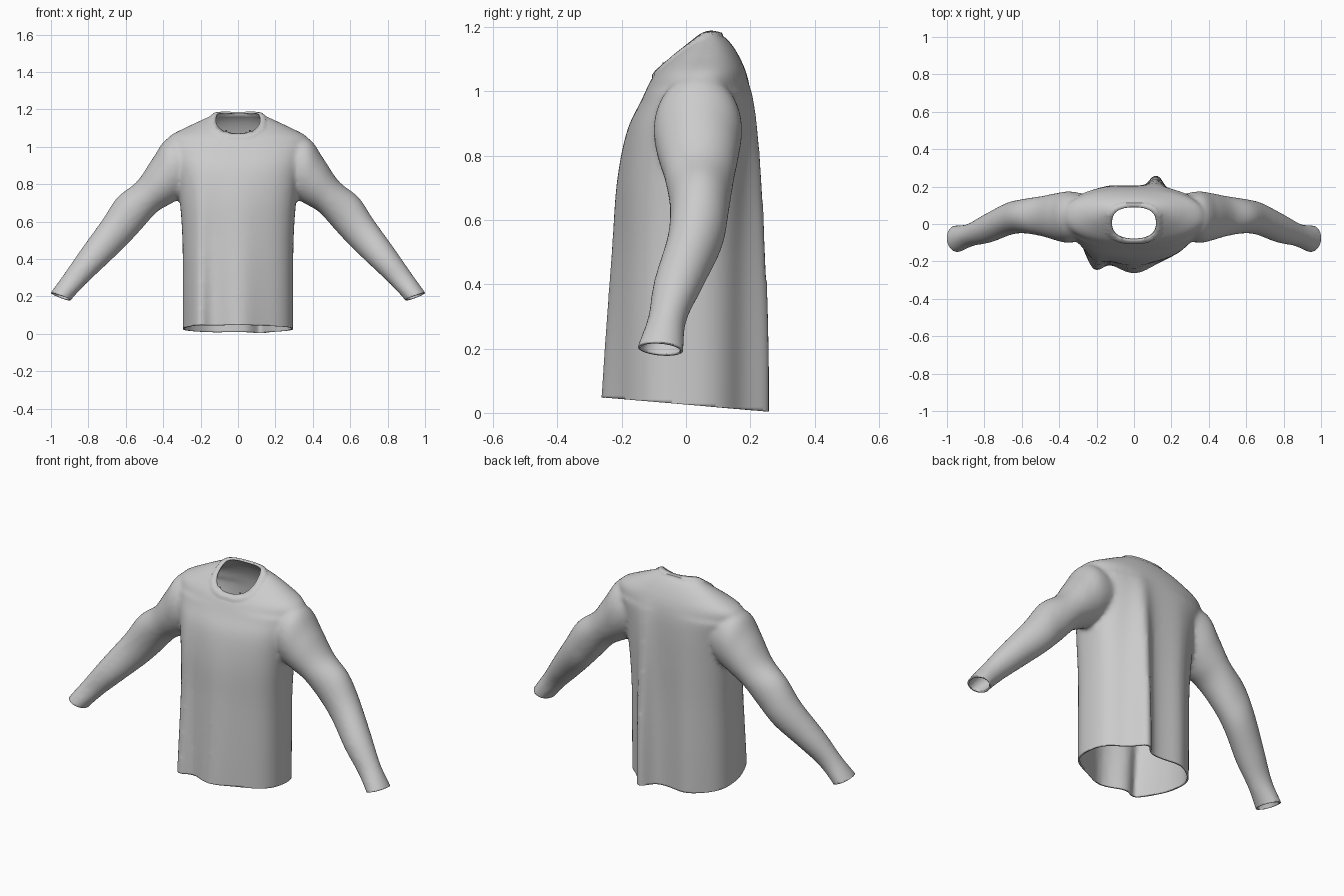
import bpy, bmesh
from math import cos, sin, pi, exp, copysign
from mathutils import Vector

if "Cube" in bpy.data.objects:
    bpy.data.objects.remove(bpy.data.objects["Cube"])


def spline(rows, steps):
    """Catmull-Rom resampling of rows of section parameters."""
    v = [Vector(r) for r in rows]
    out = []
    for i in range(len(v) - 1):
        a, b, c, d = v[max(i - 1, 0)], v[i], v[i + 1], v[min(i + 2, len(v) - 1)]
        for k in range(steps):
            t = k / steps
            out.append(b + (c - a) * (t / 2) + (a * 2 - b * 5 + c * 4 - d) * (t * t / 2)
                       + (b * 3 - a - c * 3 + d) * (t ** 3 / 2))
    return out + [v[-1]]


def loft(bm, rings):
    """Closed skin through rings of points, capped at both ends."""
    vs = [[bm.verts.new(p) for p in r] for r in rings]
    n = len(vs[0])
    for a, b in zip(vs, vs[1:]):
        for i in range(n):
            j = (i + 1) % n
            bm.faces.new((a[i], a[j], b[j], b[i]))
    bm.faces.new(vs[0][::-1])
    bm.faces.new(vs[-1])


def bump(x, centre, width):
    return exp(-((x - centre) / width) ** 2)


# Torso sections: z, half width, front y, back y
TORSO = [(-.06, .295, -.205, .192), (.2, .295, -.205, .194), (.5, .297, -.202, .196),
         (.72, .312, -.2, .202), (.88, .335, -.178, .205), (.98, .36, -.135, .202),
         (1.05, .372, -.1, .19), (1.11, .265, -.045, .165), (1.155, .17, .005, .135),
         (1.185, .11, .035, .1)]


def torso_ring(z, w, front, back, n=96):
    ring = []
    e = 2 / (2.6 if z < 1 else 2.2)
    for i in range(n):
        a = 2 * pi * i / n
        c, s = cos(a), sin(a)
        x = w * copysign(abs(c) ** e, c)
        h, mid = (back - front) / 2, (front + back) / 2
        y = mid + h * copysign(abs(s) ** e, s)
        # hanging cloth folds, deepest at the hem
        k = min(1, abs(s) * 2)
        if s < 0:
            y -= k * max(0, 1 - max(z, 0) / .95) * (.062 * bump(x, 0, .11) + .08 * bump(x, -.21, .055))
        else:
            y += k * max(0, 1 - (z / 1.05) ** 2) * (.078 * bump(x, .12, .05) + .022 * bump(x, -.14, .08))
        ring.append((x, y, z))
    return ring


# Sleeve sections: upper x, z, lower x, z, middle y, half depth
SLEEVE = [(.24, 1.04, .2, .8, .04, .11), (.375, 1.045, .3, .73, .037, .137),
          (.455, .94, .36, .695, .038, .128), (.54, .815, .435, .65, .042, .108),
          (.645, .73, .53, .545, .042, .092), (.725, .61, .61, .46, .028, .087),
          (.84, .45, .715, .36, -.022, .078), (.93, .32, .815, .265, -.058, .061),
          (1.0, .222, .895, .178, -.08, .073), (1.04, .16, .93, .115, -.085, .077)]


def sleeve_ring(p, side, n=48):
    ux, uz, lx, lz, y, d = p
    ring = []
    for i in range(n):
        a = 2 * pi * i / n
        t = (1 + cos(a)) / 2
        ring.append((side * (lx + (ux - lx) * t), y + d * sin(a), lz + (uz - lz) * t))
    return ring


# Solid body and sleeves
bm = bmesh.new()
loft(bm, [torso_ring(*p) for p in spline(TORSO, 5)])
for side in (-1, 1):
    loft(bm, [sleeve_ring(p, side) for p in spline(SLEEVE, 5)])
bmesh.ops.recalc_face_normals(bm, faces=bm.faces)
mesh = bpy.data.meshes.new("shirt")
bm.to_mesh(mesh)
bm.free()
shirt = bpy.data.objects.new("shirt", mesh)
bpy.context.collection.objects.link(shirt)
bpy.context.view_layer.objects.active = shirt
shirt.select_set(True)

# Fuse into one soft skin
fuse = shirt.modifiers.new("fuse", 'REMESH')
fuse.mode = 'VOXEL'
fuse.voxel_size = .012
soften = shirt.modifiers.new("soften", 'SMOOTH')
soften.factor = .5
soften.iterations = 7
for name in ("fuse", "soften"):
    bpy.ops.object.modifier_apply(modifier=name)

# Cut the hem and the cuffs open
bm = bmesh.new()
bm.from_mesh(shirt.data)
cuts = [((0, 0, .026), (0, -.085, -1)),
        ((.95, -.08, .2), (.37, -.1, -.93)), ((-.95, -.08, .2), (-.37, -.1, -.93))]
for co, no in cuts:
    bmesh.ops.bisect_plane(bm, geom=bm.verts[:] + bm.edges[:] + bm.faces[:],
                           plane_co=co, plane_no=no, clear_outer=True)


# Neck opening with a slightly raised collar band
def neck_r(co):
    return (abs(co.x / .118) ** 2.5 + abs((co.y - .005) / .086) ** 2.5) ** .4


bm.normal_update()
bmesh.ops.delete(bm, geom=[v for v in bm.verts if v.co.z > .9 and neck_r(v.co) < 1], context='VERTS')
for v in bm.verts:
    if v.co.z > .9 and neck_r(v.co) < 1.27:
        v.co += v.normal * .006
rim = [v for v in bm.verts if v.is_boundary and v.co.z > .9]
for _ in range(6):
    new = {}
    for v in rim:
        near = [e.other_vert(v).co for e in v.link_edges if e.is_boundary]
        new[v] = (v.co * 2 + sum(near, Vector())) / (2 + len(near))
    for v, co in new.items():
        r = neck_r(co)
        v.co = (co.x / r, .005 + (co.y - .005) / r, co.z)
bm.to_mesh(shirt.data)
bm.free()

# Cloth thickness
cloth = shirt.modifiers.new("cloth", 'SOLIDIFY')
cloth.thickness = .009
cloth.offset = -1
bpy.ops.object.shade_smooth_by_angle(angle=.9)
